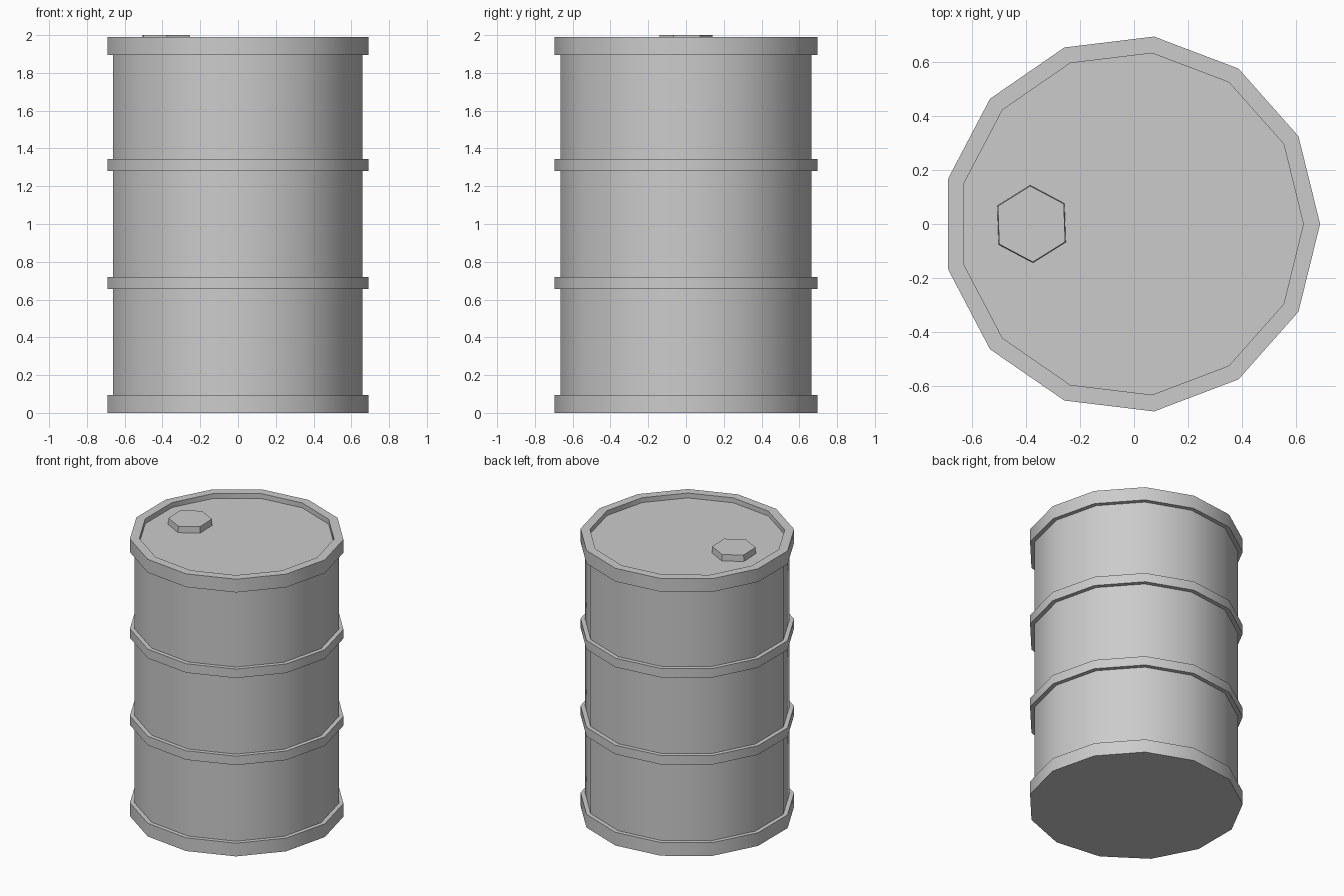
import bpy, bmesh
from math import cos, sin, radians, tau

if "Cube" in bpy.data.objects:
    bpy.data.objects.remove(bpy.data.objects["Cube"])

R_RING, R_WALL, R_LID = 0.70, 0.67, 0.638


def lathe(name, profile, sides, centre, start=0.0):
    """Revolve (radius, z) points, listed bottom to top, and cap both ends."""
    bm = bmesh.new()
    loops = [[bm.verts.new((centre[0] + r * cos(start + tau * i / sides),
                            centre[1] + r * sin(start + tau * i / sides), z))
              for i in range(sides)] for r, z in profile]
    for low, high in zip(loops, loops[1:]):
        for i in range(sides):
            j = (i + 1) % sides
            bm.faces.new((low[i], low[j], high[j], high[i]))
    bm.faces.new(loops[0][::-1])
    bm.faces.new(loops[-1])
    mesh = bpy.data.meshes.new(name)
    bm.to_mesh(mesh)
    bm.free()
    obj = bpy.data.objects.new(name, mesh)
    bpy.context.collection.objects.link(obj)
    bpy.ops.object.select_all(action='DESELECT')
    obj.select_set(True)
    bpy.context.view_layer.objects.active = obj
    bpy.ops.object.shade_smooth_by_angle(angle=radians(30))
    return obj


# Drum: bottom rim, two raised hoops, top rim and recessed lid
profile = [(R_RING, 0.0), (R_RING, 0.095), (R_WALL, 0.095)]
for z0, z1 in ((0.655, 0.72), (1.28, 1.345)):
    profile += [(R_WALL, z0), (R_RING, z0), (R_RING, z1), (R_WALL, z1)]
profile += [(R_WALL, 1.895), (R_RING, 1.895), (R_RING, 1.99),
            (R_LID, 1.99), (R_LID, 1.955)]
lathe("drum", profile, 13, (-0.01, 0.0))

# Hexagonal filler cap on the lid
lathe("filler_cap", [(0.144, 1.955), (0.141, 2.0)], 6, (-0.38, 0.0), radians(92))
